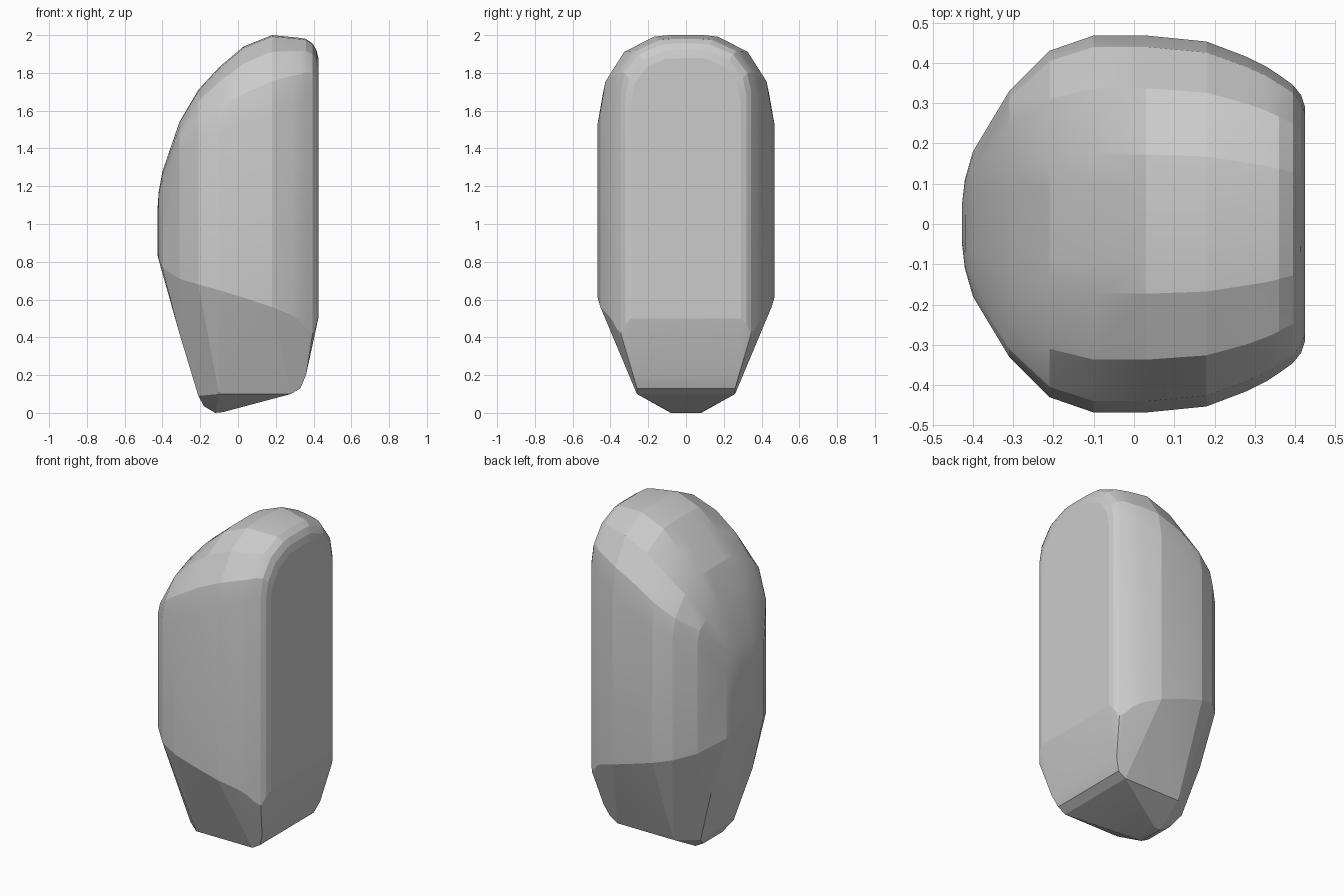
import bpy, bmesh, math

# Cross-sections along x: x, half width, wall bottom z, wall top z, ridge z,
# half width and z of the lower edge
sections = [
    (-0.427, 0.05, 0.85, 1.05, 1.07, 0.04, 0.84),
    (-0.42, 0.11, 0.82, 1.12, 1.17, 0.08, 0.81),
    (-0.40, 0.18, 0.77, 1.20, 1.28, 0.12, 0.74),
    (-0.31, 0.33, 0.71, 1.40, 1.54, 0.20, 0.42),
    (-0.21, 0.43, 0.68, 1.43, 1.71, 0.16, 0.09),
    (-0.10, 0.468, 0.65, 1.47, 1.83, 0.26, 0.10),
    (0.03, 0.468, 0.61, 1.53, 1.94, 0.26, 0.10),
    (0.18, 0.453, 0.56, 1.60, 2.00, 0.26, 0.10),
    (0.28, 0.415, 0.52, 1.65, 1.99, 0.26, 0.10),
    (0.33, 0.39, 0.49, 1.67, 1.985, 0.26, 0.13),
    (0.36, 0.37, 0.45, 1.69, 1.98, 0.28, 0.20),
    (0.395, 0.345, 0.42, 1.70, 1.955, 0.28, 0.36),
    (0.415, 0.32, 0.47, 1.68, 1.92, 0.27, 0.47),
    (0.425, 0.29, 0.50, 1.65, 1.88, 0.27, 0.50),
]
# Crown arc as fractions of half width and rise
arc = [(1, 0), (0.94, 0.39), (0.72, 0.78), (0.37, 0.98), (0.2, 1.0)]

bm = bmesh.new()


def pair(x, y, z):
    for s in (-1, 1):
        bm.verts.new((x, s * y, z))


for x, w, z_low, z_high, ridge, wb, zb in sections:
    pair(x, w, z_low)
    pair(x, wb, zb)
    for fy, fz in arc:
        pair(x, w * fy, z_high + (ridge - z_high) * fz)

# Narrow foot under the body
for x, y, z in [(-0.18, 0.09, 0.035), (-0.12, 0.08, 0.0), (-0.08, 0.08, 0.004)]:
    pair(x, y, z)

# Closed convex shell
hull = bmesh.ops.convex_hull(bm, input=bm.verts[:])
loose = [v for v in bm.verts if not v.link_faces]
bmesh.ops.delete(bm, geom=loose, context='VERTS')
bmesh.ops.dissolve_limit(bm, angle_limit=math.radians(1.5),
                         verts=bm.verts[:], edges=bm.edges[:])
bmesh.ops.recalc_face_normals(bm, faces=bm.faces[:])

mesh = bpy.data.meshes.new("rounded_block")
bm.to_mesh(mesh)
bm.free()
block = bpy.data.objects.new("rounded_block", mesh)
bpy.context.collection.objects.link(block)

bpy.context.view_layer.objects.active = block
block.select_set(True)
bpy.ops.object.shade_smooth_by_angle(angle=math.radians(12))
